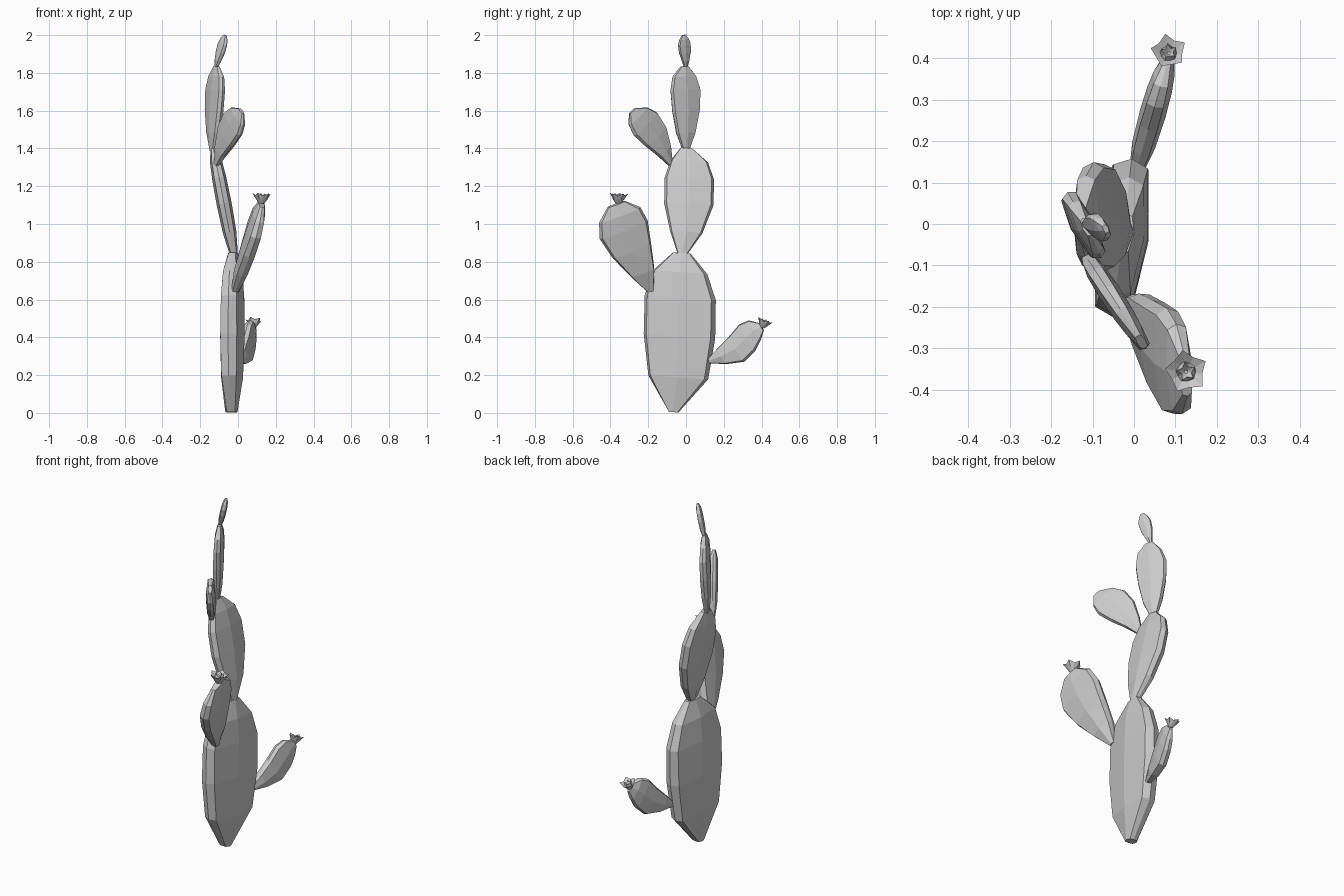
import bpy, bmesh, math
from mathutils import Vector

if "Cube" in bpy.data.objects:
    bpy.data.objects.remove(bpy.data.objects["Cube"])

STATIONS = (0, .22, .48, .72, .88, 1)
THICK = (.5, .9, 1, .95, .8, .4)


def loft(name, rings):
    """Skin a stack of closed rings and cap both ends."""
    bm = bmesh.new()
    loops = [[bm.verts.new(p) for p in r] for r in rings]
    n = len(loops[0])
    for a, b in zip(loops, loops[1:]):
        for i in range(n):
            j = (i + 1) % n
            bm.faces.new((a[i], a[j], b[j], b[i]))
    bm.faces.new(loops[0][::-1])
    bm.faces.new(loops[-1])
    bmesh.ops.recalc_face_normals(bm, faces=bm.faces)
    me = bpy.data.meshes.new(name)
    bm.to_mesh(me)
    bm.free()
    ob = bpy.data.objects.new(name, me)
    bpy.context.collection.objects.link(ob)


def pad(name, base, tip, side, half_thick, neg, pos):
    """Flat cactus pad: eight-sided sections along an axis, uneven half widths."""
    base, tip = Vector(base), Vector(tip)
    d = (tip - base).normalized()
    w = Vector(side)
    w = (w - d * w.dot(d)).normalized()
    n = w.cross(d)
    rings = []
    for s, k, a, b in zip(STATIONS, THICK, neg, pos):
        c, t = base.lerp(tip, s), half_thick * k
        mid = (b - a) / 2
        sec = [(b, 0), (b - .1 * (a + b) / 2, .68 * t), (mid, t), (-a + .1 * (a + b) / 2, .68 * t),
               (-a, 0), (-a + .1 * (a + b) / 2, -.68 * t), (mid, -t), (b - .1 * (a + b) / 2, -.68 * t)]
        rings.append([c + w * u + n * v for u, v in sec])
    loft(name, rings)


def flower(name, base, direction, size):
    """Five-pointed open blossom with a raised centre."""
    rot = Vector((0, 0, 1)).rotation_difference(Vector(direction).normalized())
    # (point radius, valley radius, point height, valley height)
    prof = [(.28, .28, -.15, -.15), (.6, .6, .3, .3), (1.05, .78, .95, .7),
            (.5, .45, .5, .5), (.45, .25, .95, .7), (.08, .08, .5, .5)]
    rings = []
    for rp, rv, zp, zv in prof:
        ring = []
        for i in range(10):
            r, z = (rp, zp) if i % 2 == 0 else (rv, zv)
            a = math.tau * i / 10 + .5
            ring.append(Vector(base) + rot @ (Vector((r * math.cos(a), r * math.sin(a), z)) * size))
        rings.append(ring)
    loft(name, rings)


# Main stack of pads
pad("trunk_pad", (-.035, -.065, .004), (-.025, -.01, .845), (.12, .99, 0), .065,
    (.025, .148, .187, .195, .16, .06), (.025, .172, .195, .185, .13, .035))
pad("middle_pad", (-.02, -.02, .83), (-.13, .01, 1.4), (0, 1, 0), .04,
    (.02, .07, .11, .115, .088, .04), (.02, .1, .15, .148, .11, .025))
pad("upper_pad", (-.135, 0, 1.385), (-.115, -.005, 1.835), (-.45, .89, 0), .028,
    (.015, .055, .078, .088, .075, .025), (.015, .055, .083, .09, .065, .02))
pad("top_bud", (-.118, 0, 1.825), (-.068, -.012, 2.0), (-.5, .86, 0), .017,
    (.007, .019, .033, .036, .026, .01), (.007, .019, .033, .036, .026, .01))

# Side pads
pad("upper_side_pad", (-.115, -.08, 1.312), (.015, -.28, 1.603), (-.42, .65, .64), .027,
    (.01, .03, .062, .082, .07, .03), (.01, .06, .103, .109, .078, .015))
pad("large_side_pad", (-.015, -.19, .645), (.125, -.355, 1.11), (-.055, .91, .343), .043,
    (.015, .072, .13, .16, .133, .065), (.02, .062, .09, .113, .1, .035))
pad("low_side_pad", (.003, .12, .275), (.083, .398, .457), (-.15, -.51, .85), .032,
    (.015, .067, .108, .092, .06, .027), (.01, .03, .05, .074, .064, .022))

# Blossoms
flower("large_pad_flower", (.125, -.358, 1.115), (.04, .03, 1), .05)
flower("low_pad_flower", (.083, .405, .457), (.03, .35, .93), .042)
